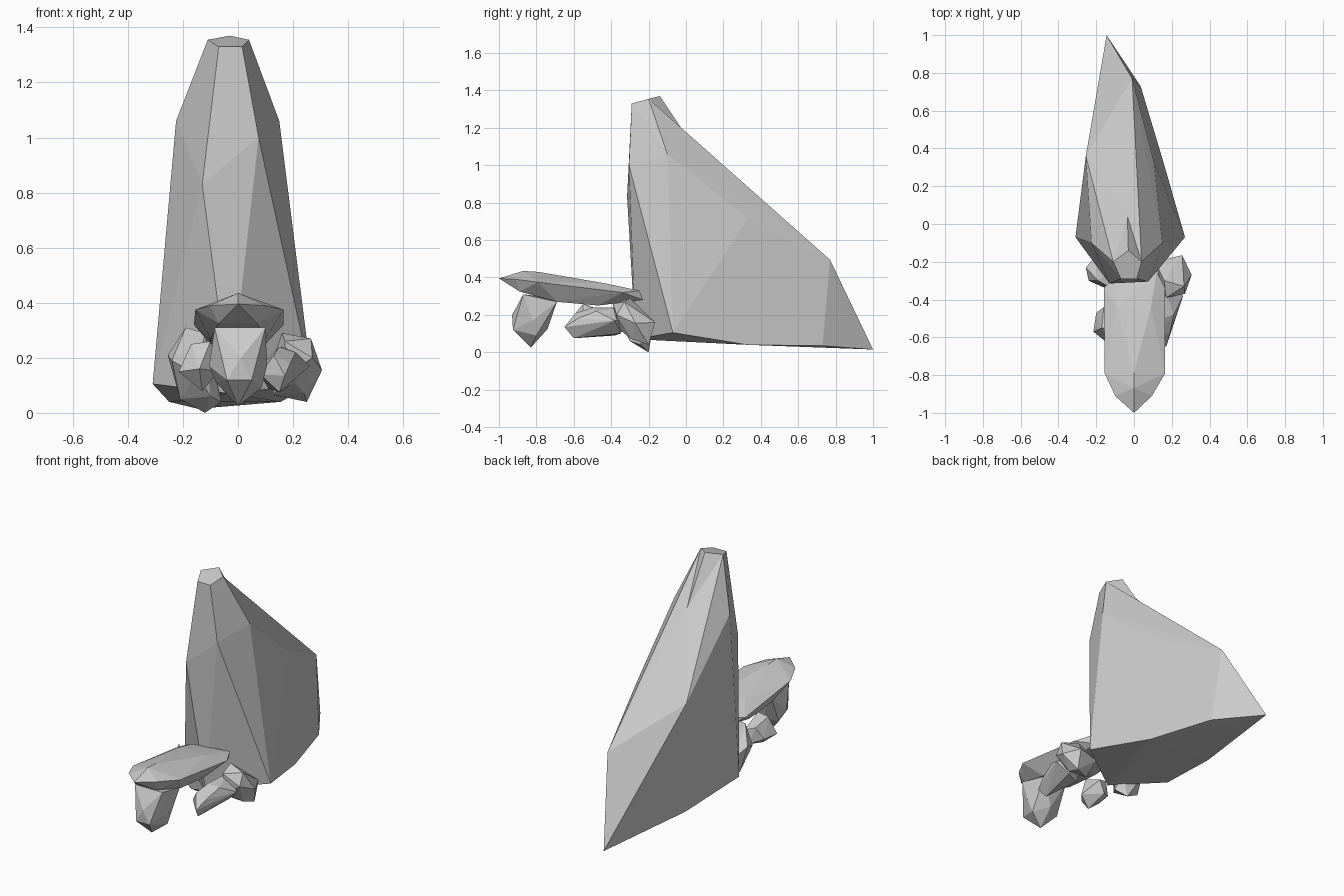
import bpy, bmesh
from mathutils import Vector


def rock(name, points, moves=()):
    """Flat-faced rock from its corner points; moves shift corners inward afterwards."""
    bm = bmesh.new()
    verts = [bm.verts.new(p) for p in points]
    bmesh.ops.convex_hull(bm, input=verts)
    for index, target in moves:
        if verts[index].is_valid:
            verts[index].co = Vector(target)
    loose = [v for v in bm.verts if not v.link_faces]
    bmesh.ops.delete(bm, geom=loose, context='VERTS')
    bmesh.ops.recalc_face_normals(bm, faces=bm.faces)
    me = bpy.data.meshes.new(name)
    bm.to_mesh(me)
    bm.free()
    ob = bpy.data.objects.new(name, me)
    bpy.context.collection.objects.link(ob)
    return ob


# tall leaning boulder: the ridge corner is pulled in to make the notch behind the peak
rock("tall_boulder", [
    (-.035, .04, 1.25),
    (-.07, -.29, 1.33), (.015, -.29, 1.33), (.04, -.2, 1.355), (-.03, -.14, 1.37), (-.11, -.2, 1.355),
    (-.225, -.1, 1.06), (.15, -.1, 1.06), (-.13, -.315, .83), (.075, -.305, 1.0),
    (-.065, .34, .90), (-.255, .36, .70), (.105, .33, .715), (-.01, .77, .495),
    (-.31, -.07, .105), (.27, -.07, .105), (-.03, -.27, .07),
    (-.25, .36, .04), (.155, .33, .04), (.035, .73, .035), (-.145, 1, .015),
], [(0, (-.035, .04, 1.10))])

# flat slab resting on the small stones
rock("flat_slab", [
    (0, -1, .395), (-.1, -.91, .39), (.095, -.91, .39), (0, -.87, .435), (0, -.79, .43),
    (-.155, -.79, .375), (.165, -.79, .375), (-.09, -.44, .37), (.09, -.44, .37),
    (-.16, -.34, .32), (.165, -.34, .32), (-.11, -.29, .33), (.12, -.25, .33),
    (.1, -.23, .28), (-.1, -.28, .28), (-.1, -.47, .25), (.1, -.47, .25),
    (-.1, -.69, .27), (.1, -.69, .27), (-.07, -.89, .325), (.07, -.89, .325),
])

# stone propping the front of the slab
rock("front_stone", [
    (-.085, -.87, .31), (.1, -.87, .31), (-.08, -.7, .29), (.09, -.69, .27),
    (-.105, -.82, .17), (.105, -.82, .17), (.01, -.93, .2), (-.04, -.925, .12), (.05, -.925, .12),
    (0, -.83, .025), (.085, -.8, .09), (-.08, -.78, .11), (0, -.74, .125),
])

# long stone on the right
rock("right_long_stone", [
    (.17, -.65, .135), (.13, -.59, .21), (.19, -.58, .18), (.15, -.5, .24), (.21, -.48, .22),
    (.16, -.33, .24), (.26, -.38, .17), (.2, -.31, .165), (.19, -.35, .1),
    (.15, -.6, .075), (.08, -.55, .14), (.08, -.38, .17), (.11, -.38, .09),
])

# stone at the right foot of the boulder
rock("right_back_stone", [
    (.17, -.39, .26), (.265, -.33, .27), (.16, -.3, .29), (.305, -.27, .155), (.27, -.37, .2),
    (.255, -.165, .16), (.25, -.2, .04), (.13, -.27, .065), (.11, -.2, .15), (.18, -.38, .14),
    (.24, -.29, .07),
])

# stone at the left foot of the boulder
rock("left_back_stone", [
    (-.19, -.3, .31), (-.12, -.34, .29), (-.255, -.23, .21), (-.24, -.3, .19), (-.205, -.175, .15),
    (-.21, -.22, .05), (-.12, -.2, .0), (-.06, -.24, .04), (-.08, -.2, .13), (-.15, -.34, .14),
    (-.1, -.3, .06),
])

# small stone on the left, under the slab
rock("left_front_stone", [
    (-.14, -.63, .16), (-.215, -.57, .15), (-.17, -.55, .25), (-.1, -.55, .26), (-.16, -.44, .22),
    (-.1, -.42, .2), (-.2, -.47, .15), (-.13, -.56, .08), (-.07, -.55, .15), (-.13, -.42, .12),
])
